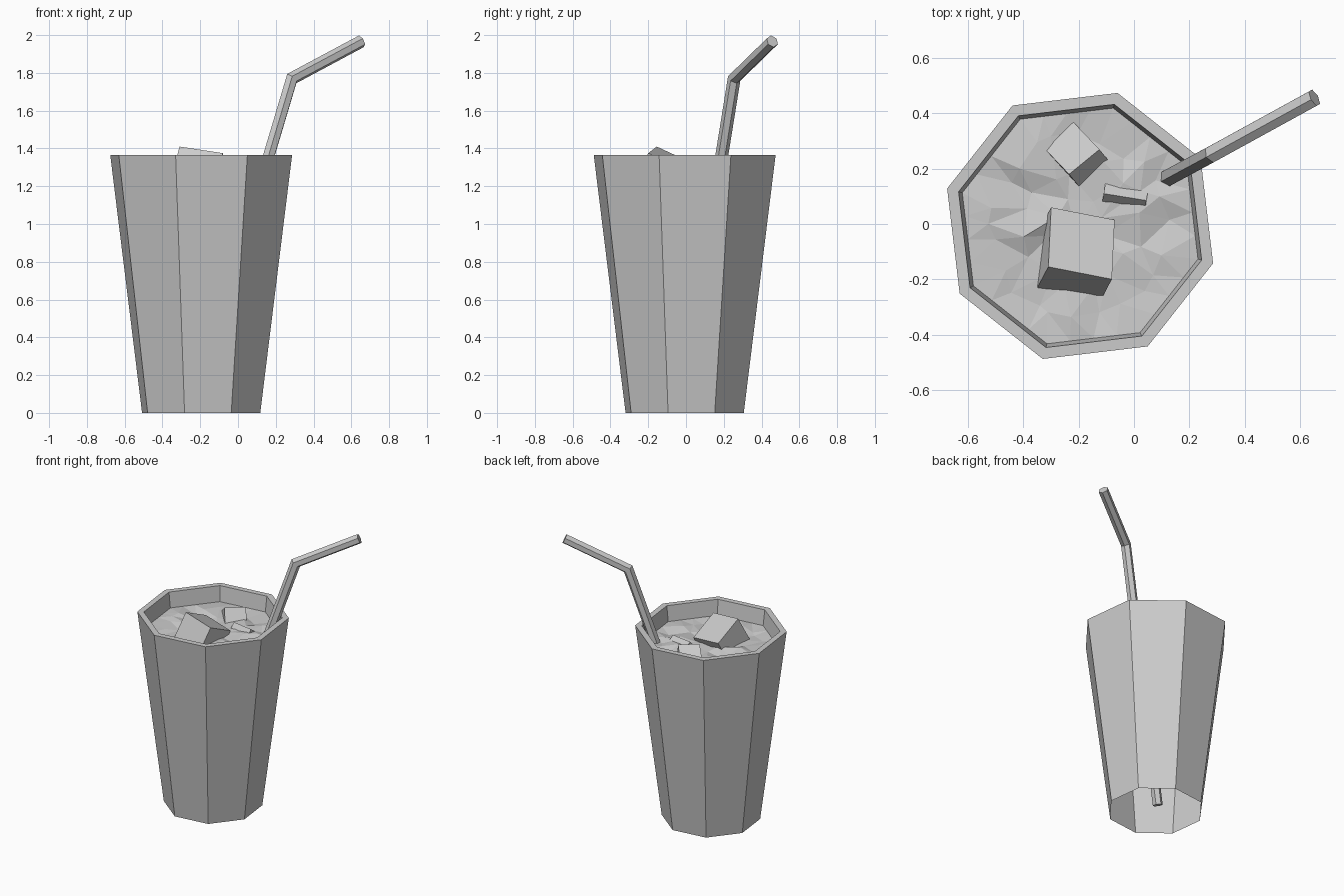
import bpy, bmesh, random
from math import cos, sin, radians, tau
from mathutils import Vector

random.seed(4)
if "Cube" in bpy.data.objects:
    bpy.data.objects.remove(bpy.data.objects["Cube"])

grey = bpy.data.materials.new("plain_grey")
grey.use_nodes = True
colour = (0.6, 0.6, 0.6, 1)
grey.diffuse_color = colour
grey.node_tree.nodes["Principled BSDF"].inputs["Base Color"].default_value = colour

CENTRE = Vector((-0.195, -0.007, 0))
SIDES = 8
TURN = radians(29.3)
RIM_Z, LIQUID_Z = 1.365, 1.255


def finish(bm, name):
    mesh = bpy.data.meshes.new(name)
    bm.to_mesh(mesh)
    bm.free()
    mesh.materials.append(grey)
    obj = bpy.data.objects.new(name, mesh)
    bpy.context.collection.objects.link(obj)
    return obj


def bridge(bm, a, b):
    n = len(a)
    for i in range(n):
        j = (i + 1) % n
        bm.faces.new((a[i], a[j], b[j], b[i]))


def octagon(bm, radius, z):
    return [bm.verts.new(CENTRE + Vector((radius * cos(TURN + tau * i / SIDES),
                                          radius * sin(TURN + tau * i / SIDES), z)))
            for i in range(SIDES)]


# Glass: tapered outer wall, flat rim, short inner wall, open underneath
bm = bmesh.new()
loops = [octagon(bm, r, z) for r, z in
         ((0.325, 0), (0.5, RIM_Z), (0.457, RIM_Z), (0.443, LIQUID_Z))]
for lower, upper in zip(loops, loops[1:]):
    bridge(bm, lower, upper)
finish(bm, "glass")

# Liquid: faceted, slightly choppy surface
bm = bmesh.new()
rim = octagon(bm, 0.443, LIQUID_Z)
middle = bm.verts.new(CENTRE + Vector((0, 0, LIQUID_Z)))
for i in range(SIDES):
    bm.faces.new((rim[i], rim[(i + 1) % SIDES], middle))
bmesh.ops.subdivide_edges(bm, edges=bm.edges[:], cuts=3, use_grid_fill=True)
bmesh.ops.triangulate(bm, faces=bm.faces[:])
for v in bm.verts:
    if not v.is_boundary:
        v.co += Vector((random.uniform(-0.03, 0.03), random.uniform(-0.03, 0.03),
                        random.uniform(-0.016, 0.016)))
finish(bm, "liquid_surface")


# Ice cubes: a corner, two edge directions, and depth below the top face
def ice(name, corner, along, across, depth):
    corner, along, across = Vector(corner), Vector(along), Vector(across)
    down = -along.cross(across).normalized() * depth
    bm = bmesh.new()
    top = [bm.verts.new(corner + p) for p in
           (Vector(), along, along + across, across)]
    base = [bm.verts.new(v.co + down) for v in top]
    bm.faces.new(top)
    bm.faces.new(base[::-1])
    bridge(bm, base, top)
    finish(bm, name)


ice("large_ice_cube", (-0.31, -0.155, 1.41), (0.23, -0.045, -0.035), (0.01, 0.215, -0.1), 0.24)
ice("back_ice_cube", (-0.235, 0.18, 1.335), (0.11, 0.09, 0), (-0.11, 0.115, -0.1), 0.19)
ice("sunken_ice_cube", (-0.11, 0.11, 1.29), (0.155, -0.025, 0), (0.02, 0.12, -0.1), 0.16)

# Straw: six-sided tube with a mitred bend
path = [Vector(p) for p in ((-0.225, -0.02, 0.06), (0.285, 0.255, 1.77), (0.653, 0.457, 1.967))]
first, second = (path[1] - path[0]).normalized(), (path[2] - path[1]).normalized()
side = first.cross(second).normalized()
bend = (first + second).normalized()
bm = bmesh.new()
rings = []
for point, heading, stretch in zip(path, (first, bend, second), (1, 1 / bend.dot(first), 1)):
    up = side.cross(heading) * stretch
    rings.append([bm.verts.new(point + 0.034 * (cos(tau * i / 6) * up + sin(tau * i / 6) * side))
                  for i in range(6)])
for a, b in zip(rings, rings[1:]):
    bridge(bm, a, b)
bm.faces.new(rings[0])
bm.faces.new(rings[-1])
bmesh.ops.recalc_face_normals(bm, faces=bm.faces[:])
finish(bm, "straw")
